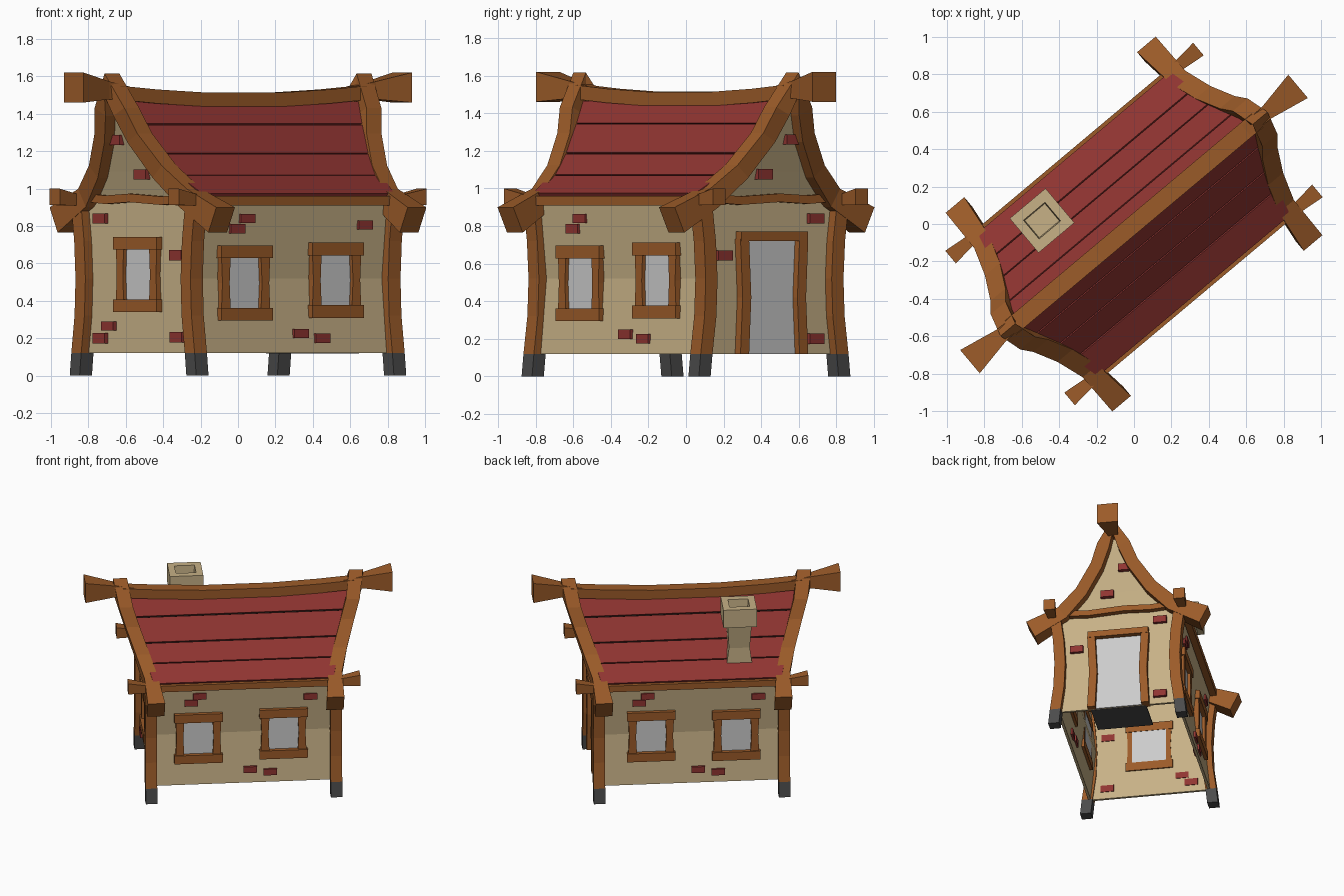
import bpy, bmesh, math
from mathutils import Vector

if "Cube" in bpy.data.objects:
    bpy.data.objects.remove(bpy.data.objects["Cube"])

# The house is built with its ridge along local x, then turned 40 degrees.
TURN = math.radians(40)


def material(name, rgb):
    m = bpy.data.materials.new(name)
    m.diffuse_color = (*rgb, 1)
    m.use_nodes = True
    m.node_tree.nodes["Principled BSDF"].inputs["Base Color"].default_value = m.diffuse_color
    return m


WOOD = material("wood", (0.33, 0.105, 0.022))
RED = material("red", (0.28, 0.035, 0.031))
WALL = material("plaster", (0.57, 0.44, 0.24))
STONE = material("dark_stone", (0.07, 0.07, 0.07))
DARK = material("shadow", (0.02, 0.012, 0.01))


def loft(name, rings, mat=None):
    """Skin a list of equal-length rings and cap both ends."""
    bm = bmesh.new()
    vs = [[bm.verts.new(p) for p in r] for r in rings]
    n = len(rings[0])
    for a, b in zip(vs, vs[1:]):
        for i in range(n):
            j = (i + 1) % n
            bm.faces.new((a[i], a[j], b[j], b[i]))
    bm.faces.new(vs[0])
    bm.faces.new(vs[-1])
    bmesh.ops.recalc_face_normals(bm, faces=bm.faces)
    me = bpy.data.meshes.new(name)
    bm.to_mesh(me)
    bm.free()
    ob = bpy.data.objects.new(name, me)
    ob.rotation_euler.z = TURN
    if mat:
        me.materials.append(mat)
    bpy.context.collection.objects.link(ob)
    return ob


CORNERS = ((-1, -1), (1, -1), (1, 1), (-1, 1))


def rect(x, y, z, sx, sy):
    """Horizontal rectangle."""
    return [(x + a * sx / 2, y + b * sy / 2, z) for a, b in CORNERS]


def rect_x(x, y, z, sy, sz):
    """Rectangle facing along x."""
    return [(x, y + a * sy / 2, z + b * sz / 2) for a, b in CORNERS]


def rect_y(x, y, z, sx, sz):
    """Rectangle facing along y."""
    return [(x + a * sx / 2, y, z + b * sz / 2) for a, b in CORNERS]


def box(name, c, s, mat=None):
    return loft(name, [rect(c[0], c[1], c[2] + k * s[2] / 2, s[0], s[1]) for k in (-1, 1)], mat)


def wall_box(name, axis, dist, along, z, wide, high, deep, mat=None):
    """Box lying on a wall; axis 0 = gable end, 1 = long side."""
    if axis == 0:
        return box(name, (dist, along, z), (deep, wide, high), mat)
    return box(name, (along, dist, z), (wide, deep, high), mat)


def window(axis, dist, along, z):
    s = math.copysign(1, dist)
    wall_box("window_pane", axis, dist, along, z, 0.26, 0.28, 0.034)
    for k in (-1, 1):
        wall_box("window_bar", axis, dist + s * 0.015, along, z + k * 0.167, 0.36, 0.068, 0.07, WOOD)
        jamb = [(z - 0.15, 0.065), (z, 0.05), (z + 0.15, 0.065)]
        o, d = along + k * 0.138, dist + s * 0.012
        loft("window_jamb", [rect(d, o, h, 0.055, w) if axis == 0 else rect(o, d, h, w, 0.055)
                             for h, w in jamb], WOOD)


# Corner posts with stone feet, bowed inwards at mid height
BOW = [(0.12, 0.472), (0.32, 0.445), (0.52, 0.437), (0.72, 0.448), (0.95, 0.478)]
for sx in (-1, 1):
    for sy in (-1, 1):
        loft("corner_post", [rect(sx * 0.69, sy * v, z, 0.086, 0.082) for z, v in BOW], WOOD)
        loft("post_foot", [rect(sx * 0.69, sy * v, z, 0.086, 0.082)
                           for z, v in ((0, 0.485), (0.12, 0.472))], STONE)

# Long walls and end walls
LEVELS = [(0.12, 0.455), (0.52, 0.415), (0.95, 0.46)]
for s in (-1, 1):
    loft("side_wall", [rect(0, s * v, z, 1.34, 0.02) for z, v in LEVELS], WALL)
    loft("end_wall", [rect(s * 0.67, 0, z, 0.02, 2 * v) for z, v in LEVELS], WALL)

# Gable walls leaning outwards towards the apex, with a wavy tie beam below
GABLE = [(0.93, 0.43, 0.67), (1.09, 0.26, 0.72), (1.27, 0.14, 0.78), (1.42, 0.065, 0.83), (1.53, 0.02, 0.86)]
TIE = [(-0.46, 0.95), (-0.22, 0.935), (0.05, 0.95), (0.25, 0.94), (0.46, 0.955)]
for s in (-1, 1):
    loft("gable_wall", [rect(s * x, 0, z, 0.02, 2 * v) for z, v, x in GABLE], WALL)
    loft("tie_beam", [rect_y(s * 0.69, v, z, 0.065, 0.045) for v, z in TIE], WOOD)

# Curved barge boards, one continuous strip over each gable
HALF = [(0.66, 0.832, 0.668, 0.15), (0.42, 0.95, 0.685, 0.115), (0.265, 1.09, 0.735, 0.1),
        (0.137, 1.27, 0.80, 0.095), (0.078, 1.41, 0.845, 0.1)]
PATH = ([(-v, z, x, w) for v, z, x, w in HALF] + [(0, 1.555, 0.88, 0.12)]
        + [(v, z, x, w) for v, z, x, w in reversed(HALF)])
for s in (-1, 1):
    rings = []
    for i, (v, z, x, w) in enumerate(PATH):
        a, b = PATH[max(i - 1, 0)], PATH[min(i + 1, len(PATH) - 1)]
        t = Vector((b[0] - a[0], b[1] - a[1])).normalized()
        n = Vector((-t.y, t.x)) * w / 2
        d = 0.065 if i in (0, len(PATH) - 1) else 0.052
        rings.append([(s * (x + k * d), v + m * n.x, z + m * n.y) for k, m in CORNERS])
    loft("barge_board", rings, WOOD)
    # flared ridge beam end
    loft("ridge_beam_end", [rect_x(s * 0.78, 0, 1.51, 0.065, 0.07),
                            rect_x(s * 0.93, 0, 1.525, 0.08, 0.095),
                            rect_x(s * 1.145, 0, 1.54, 0.163, 0.16)], WOOD)

# Sagging ridge cap
SAG = [(-0.86, 1.512), (-0.6, 1.492), (-0.25, 1.475), (0.25, 1.475), (0.6, 1.492), (0.86, 1.512)]
loft("ridge_cap", [rect_x(x, 0, z, 0.095, 0.075) for x, z in SAG], WOOD)

# Eave beams, flaring at their ends
for s in (-1, 1):
    loft("eave_beam", [rect_x(x, s * 0.495, z, w, w) for x, z, w in
                       ((-0.865, 0.955, 0.088), (-0.68, 0.935, 0.05), (0.68, 0.935, 0.05),
                        (0.865, 0.955, 0.088))], WOOD)

# Roof planks over a dark backing
ROOF = [(0.02, 1.465, 0.83), (0.108, 1.34, 0.80), (0.23, 1.182, 0.76), (0.345, 1.065, 0.71), (0.5, 0.965, 0.67)]


def slab(name, s, a, b, trim, top, bottom, mat):
    pa, pb = Vector(a), Vector(b)
    d = (pb - pa).normalized()
    n = Vector((-d.y, d.x, 0))
    pa, pb = pa + d * trim, pb - d * trim
    quad = [pa + n * top, pb + n * top, pb + n * bottom, pa + n * bottom]
    loft(name, [[(e * q.z, s * q.x, q.y) for q in quad] for e in (-1, 1)], mat)


for s in (-1, 1):
    for a, b in zip(ROOF, ROOF[1:]):
        slab("roof_plank", s, a, b, 0.005, 0.008, -0.014, RED)
        slab("roof_backing", s, a, b, 0, -0.015, -0.025, DARK)

# Chimney with flared cap and sunken flue
loft("chimney", [rect(-0.365, y, z, a, b) for y, z, a, b in
                 ((0.30, 1.0, 0.2, 0.17), (0.31, 1.17, 0.155, 0.14), (0.32, 1.37, 0.18, 0.17),
                  (0.33, 1.37, 0.25, 0.24), (0.33, 1.515, 0.25, 0.24), (0.33, 1.515, 0.15, 0.13),
                  (0.33, 1.43, 0.14, 0.12))], WALL)

# Windows
for s in (-1, 1):
    window(1, s * 0.425, -0.335, 0.495)
    window(1, s * 0.425, 0.30, 0.51)
window(0, -0.67, 0, 0.54)

# Door with frame and inner floor slab
box("door", (0.67, 0.0, 0.42), (0.034, 0.38, 0.6))
for k in (-1, 1):
    loft("door_jamb", [rect(0.685, 0.005 + k * o, z, 0.08, 0.06) for z, o in
                       ((0.12, 0.205), (0.42, 0.19), (0.73, 0.205))], WOOD)
box("door_lintel", (0.685, 0.005, 0.745), (0.085, 0.46, 0.05), WOOD)
box("door_floor", (0.52, 0.0, 0.125), (0.3, 0.42, 0.012), STONE)

# Scattered bricks
for s in (-1, 1):
    for u, z, d in ((-0.325, 0.84, 0.447), (-0.39, 0.785, 0.442), (0.5, 0.805, 0.444),
                    (0.05, 0.225, 0.447), (0.2, 0.2, 0.447)):
        wall_box("brick", 1, s * d, -s * u, z, 0.1, 0.05, 0.05, RED)
    for v, z, x in ((0.32, 0.84, 0.68), (-0.315, 0.643, 0.68), (0.32, 0.2, 0.68), (-0.32, 0.205, 0.68),
                    (-0.075, 1.075, 0.725), (0.07, 1.26, 0.785)):
        if not (s > 0 and v == -0.32):
            wall_box("brick", 0, s * x, v, z, 0.1, 0.055, 0.05, RED)
wall_box("brick", 0, -0.68, 0.25, 0.265, 0.1, 0.05, 0.05, RED)
